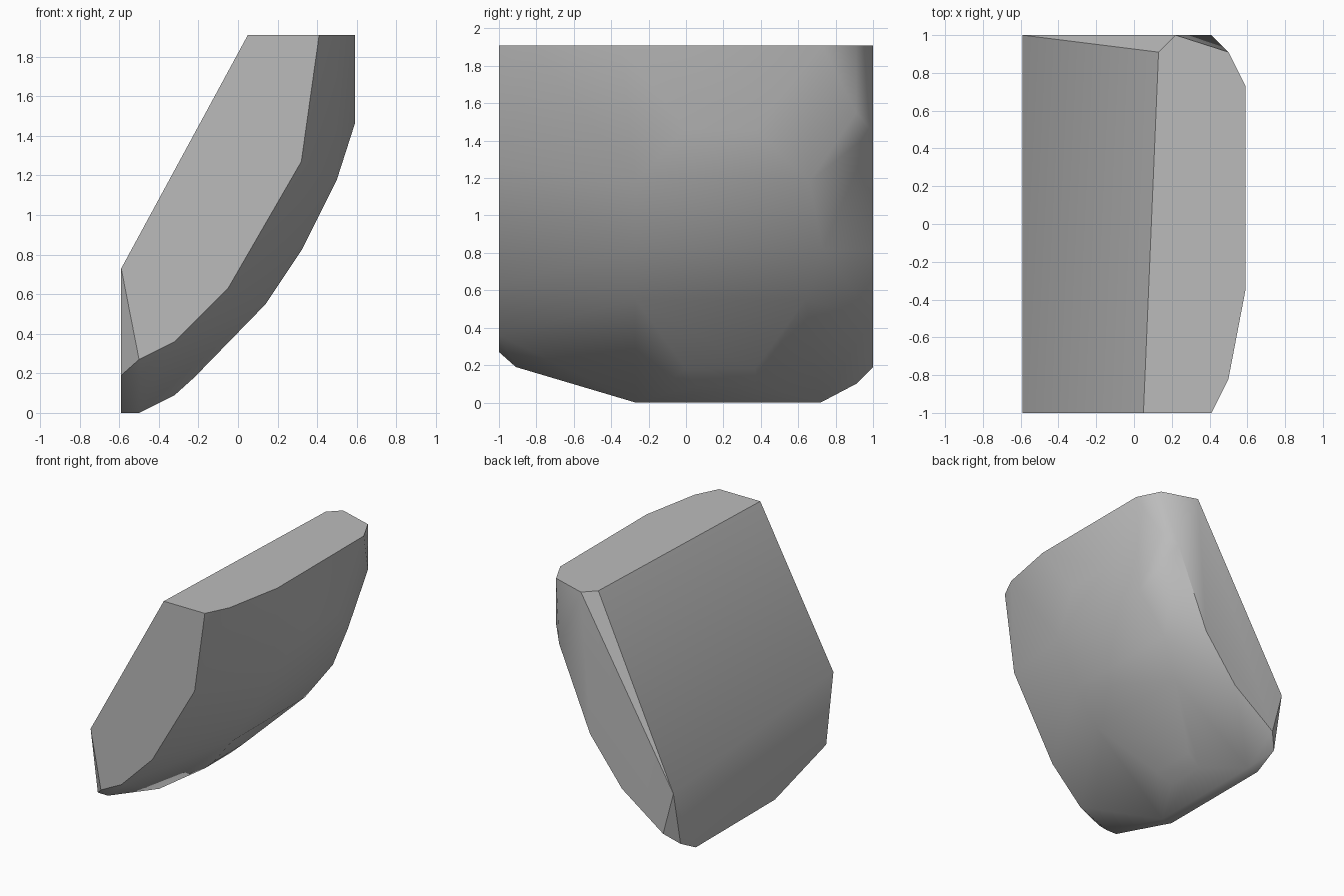
import bpy
import bmesh
import math
from mathutils import Vector

# Remove the default cube only
default_cube = bpy.data.objects.get("Cube")
if default_cube:
    bpy.data.objects.remove(default_cube, do_unlink=True)


def make_material(name, colour):
    material = bpy.data.materials.new(name)
    material.use_nodes = True
    material.diffuse_color = colour
    shader = material.node_tree.nodes["Principled BSDF"]
    shader.inputs["Base Color"].default_value = colour
    return material


def side_outline(y, outline):
    """Corners of a flat end, given as (x, z)."""
    return [Vector((x, y, z)) for x, z in outline]


def level_outline(z, outline):
    """Corners of a flat top or bottom, given as (x, y)."""
    return [Vector((x, y, z)) for x, y in outline]


def rib(x, z, y_front, y_back):
    """Two corners of the bulging outer surface at one height."""
    return [Vector((x, y_front, z)), Vector((x, y_back, z))]


TOP = 1.91
LEFT_PLANE = -0.59

corners = []

# Flat front and back ends
corners += side_outline(-1, [(LEFT_PLANE, 0.73), (0.05, TOP), (0.41, TOP),
                             (0.32, 1.27), (-0.05, 0.63),
                             (-0.32, 0.36), (-0.5, 0.27)])
corners += side_outline(1, [(LEFT_PLANE, 0.53), (0.22, TOP), (0.41, 1.45),
                            (0.14, 0.81), (-0.14, 0.45), (-0.5, 0.19)])

# Flat top with its rounded outer edge
corners += level_outline(TOP, [(0.5, -0.82), (0.59, -0.35), (0.59, 0.73),
                               (0.5, 0.91), (0.13, 0.91)])

# Narrow base along the upright broken side
for x in (LEFT_PLANE, -0.5):
    corners += rib(x, 0, -0.27, 0.72)
corners += rib(LEFT_PLANE, 0.19, -0.91, -0.91)[:1]
corners += rib(-0.5, 0.19, -0.91, -0.91)[:1]
corners += rib(LEFT_PLANE, 0.1, 0.91, 0.91)[:1]

# Bulging outer surface, from top to bottom
corners += rib(0.5, 1.55, 0.91, 0.91)[:1]
corners += rib(0.59, 1.46, 0, 0.37)
corners += rib(0.5, 1.18, -0.27, 0.66)
corners += rib(0.32, 0.82, -0.27, 0.73)
corners += rib(0.14, 0.55, -0.27, 0.64)
corners += rib(-0.22, 0.18, 0, 0.37)
corners += rib(-0.32, 0.09, 0.05, 0.37)

# Wrap the corners into one solid chunk and merge the coplanar triangles
bm = bmesh.new()
for corner in corners:
    bm.verts.new(corner)
bmesh.ops.remove_doubles(bm, verts=bm.verts, dist=0.001)
bmesh.ops.convex_hull(bm, input=bm.verts)
loose = [v for v in bm.verts if not v.link_faces]
bmesh.ops.delete(bm, geom=loose, context="VERTS")
bmesh.ops.dissolve_limit(bm, angle_limit=math.radians(0.5),
                         verts=bm.verts, edges=bm.edges)
bmesh.ops.recalc_face_normals(bm, faces=bm.faces)

mesh = bpy.data.meshes.new("rock_chunk")
bm.to_mesh(mesh)
bm.free()
mesh.materials.append(make_material("stone grey", (0.5, 0.5, 0.5, 1)))

chunk = bpy.data.objects.new("rock_chunk", mesh)
bpy.context.collection.objects.link(chunk)

# Soft shading over the bulge, crisp broken edges
bpy.ops.object.select_all(action="DESELECT")
chunk.select_set(True)
bpy.context.view_layer.objects.active = chunk
bpy.ops.object.shade_smooth_by_angle(angle=math.radians(30))
